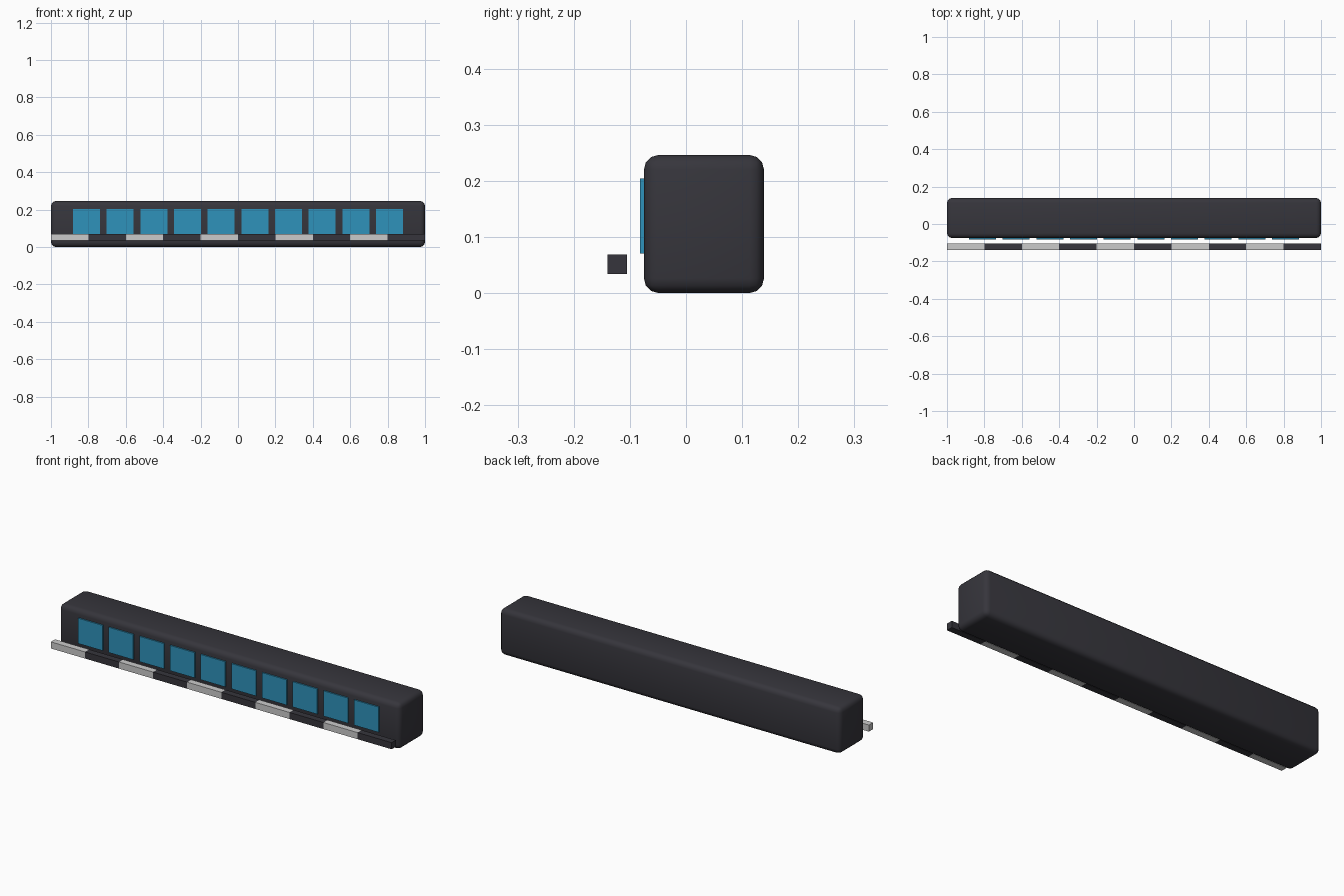
import bpy

if "Cube" in bpy.data.objects:
    bpy.data.objects.remove(bpy.data.objects["Cube"])


def material(name, rgb):
    m = bpy.data.materials.new(name)
    m.diffuse_color = (*rgb, 1.0)
    m.use_nodes = True
    m.node_tree.nodes["Principled BSDF"].inputs["Base Color"].default_value = m.diffuse_color
    return m


dark = material("dark charcoal", (0.037, 0.036, 0.045))
blue = material("window blue", (0.028, 0.29, 0.50))
light = material("light grey", (0.60, 0.60, 0.60))


def box(name, lo, hi, mat):
    """Axis-aligned box between two corners."""
    bpy.ops.mesh.primitive_cube_add(size=1, location=[(a + b) / 2 for a, b in zip(lo, hi)])
    ob = bpy.context.object
    ob.name = name
    ob.scale = [b - a for a, b in zip(lo, hi)]
    bpy.ops.object.transform_apply(location=False, rotation=False, scale=True)
    ob.data.materials.append(mat)
    return ob


# Long rounded body
body = box("body", (-1, -0.075, 0), (1, 0.139, 0.246), dark)
bevel = body.modifiers.new("rounded edges", 'BEVEL')
bevel.width = 0.026
bevel.segments = 3
bpy.ops.object.modifier_apply(modifier=bevel.name)
bpy.ops.object.shade_smooth_by_angle(angle=0.7)

# Row of ten window panels on the front
for i in range(10):
    x = -0.81 + 0.18 * i
    box(f"window_{i + 1}", (x - 0.072, -0.082, 0.07), (x + 0.072, -0.0735, 0.204), blue)

# Separate front rail made of alternating light and dark blocks
for i in range(10):
    x = -1 + 0.2 * i
    box(f"rail_block_{i + 1}", (x, -0.14, 0.034), (x + 0.2, -0.105, 0.069),
        dark if i % 2 else light)
